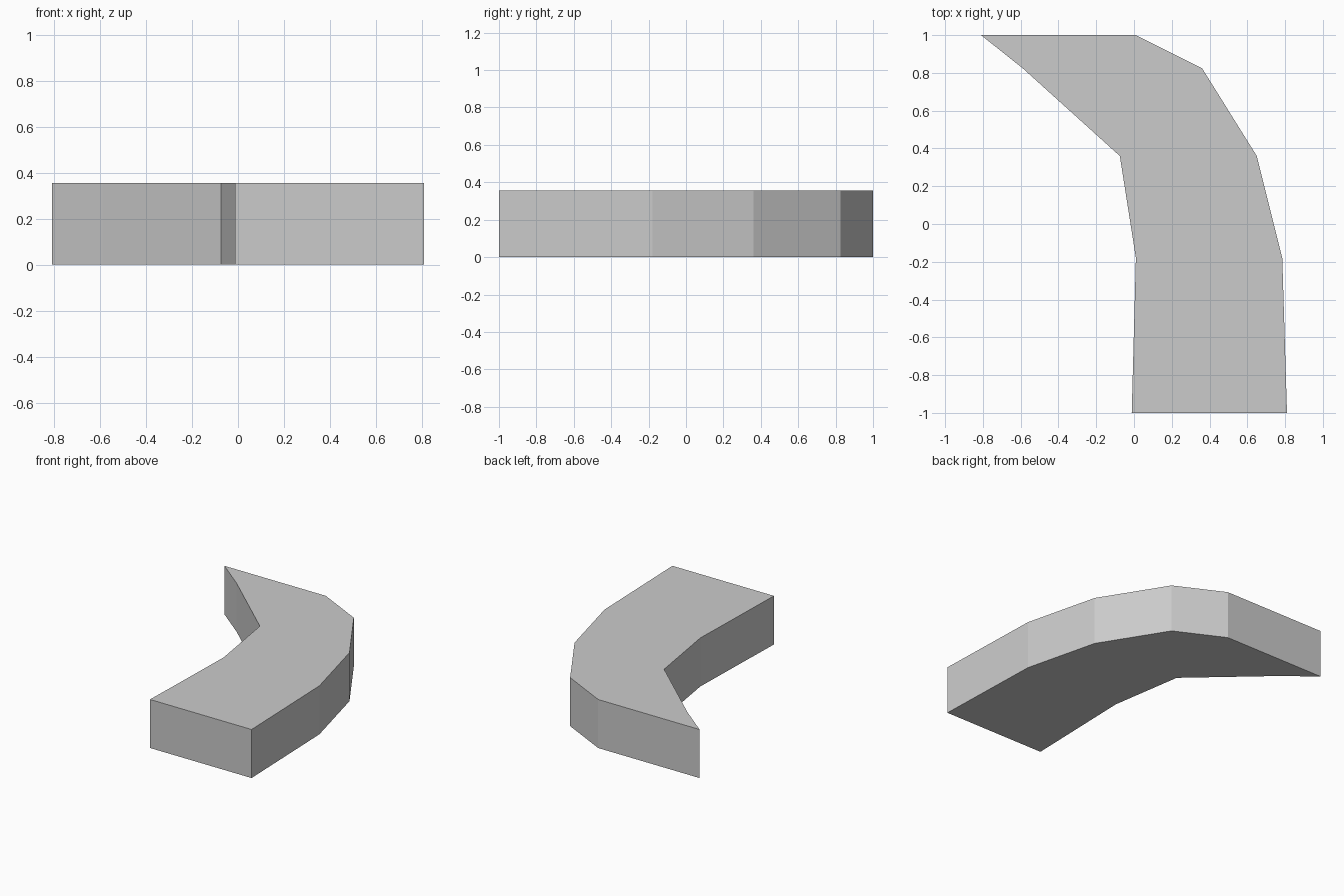
import bpy
import bmesh

cube = bpy.data.objects.get("Cube")
if cube:
    bpy.data.objects.remove(cube, do_unlink=True)

HEIGHT = 0.355

# Plain grey material
grey = bpy.data.materials.new("light_grey")
grey.use_nodes = True
colour = (0.6, 0.6, 0.6, 1)
grey.diffuse_color = colour
grey.node_tree.nodes["Principled BSDF"].inputs["Base Color"].default_value = colour

# Cross rows of the curved slab: y, inner x, outer x
rows = [
    (-1.0, -0.012, 0.81),
    (-0.18, 0.01, 0.785),
    (0.36, -0.075, 0.65),
    (0.825, -0.59, 0.36),
    (1.0, -0.81, 0.01),
]

# Flat strip of quads, extruded upward
bm = bmesh.new()
pairs = [(bm.verts.new((a, y, 0)), bm.verts.new((b, y, 0))) for y, a, b in rows]
for (a, b), (c, d) in zip(pairs, pairs[1:]):
    bm.faces.new((a, b, d, c))
top = bmesh.ops.extrude_face_region(bm, geom=bm.faces[:], use_keep_orig=True)
moved = [v for v in top["geom"] if isinstance(v, bmesh.types.BMVert)]
bmesh.ops.translate(bm, verts=moved, vec=(0, 0, HEIGHT))
bmesh.ops.recalc_face_normals(bm, faces=bm.faces[:])

mesh = bpy.data.meshes.new("curved_slab")
bm.to_mesh(mesh)
bm.free()
mesh.materials.append(grey)
slab = bpy.data.objects.new("curved_slab", mesh)
bpy.context.collection.objects.link(slab)
